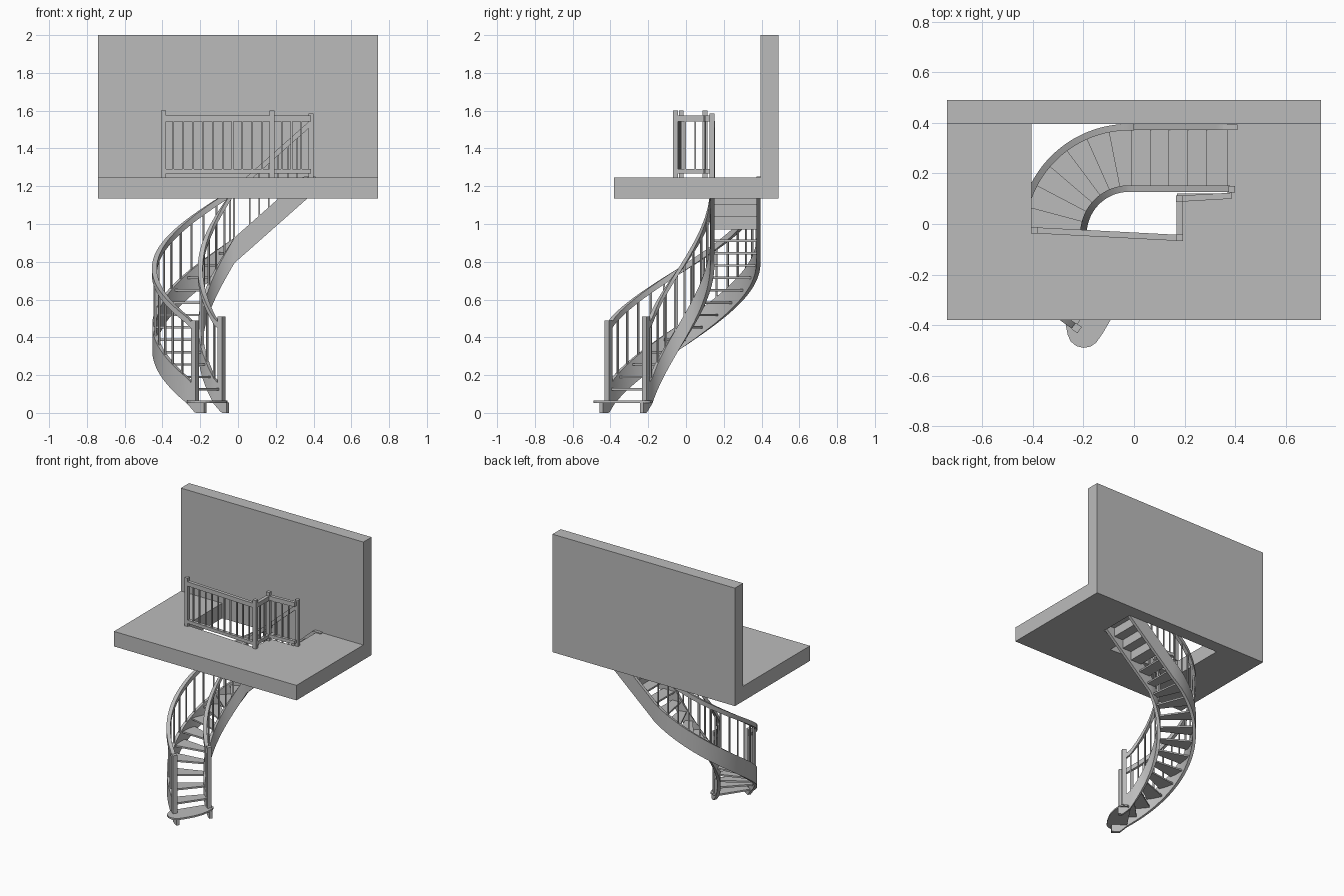
import bpy, bmesh, math
from mathutils import Vector, Matrix

if "Cube" in bpy.data.objects:
    bpy.data.objects.remove(bpy.data.objects["Cube"], do_unlink=True)

grey = bpy.data.materials.new("plain grey")
grey.use_nodes = True
grey.diffuse_color = (0.5, 0.5, 0.5, 1)
grey.node_tree.nodes["Principled BSDF"].inputs["Base Color"].default_value = (0.5, 0.5, 0.5, 1)

# Stair path: short lead-in, arc, then a straight flight along the wall
CX, CY = -0.02, -0.04
MID, INNER, OUTER = 0.3075, 0.18, 0.423
LEAD, START = 0.043, math.radians(235)
ARC_END = LEAD + math.radians(145) * MID
RISERS, FLOOR = 19, 1.245
RISE = FLOOR / RISERS
FIRST, TURN, LAST = -0.055, ARC_END + 0.017, ARC_END + 0.387


def angle(s):
    return START - min(max(s - LEAD, 0), ARC_END - LEAD) / MID


def place(s, r):
    a = angle(s)
    along = Vector((math.sin(a), -math.cos(a)))
    extra = min(s - LEAD, 0) + max(s - ARC_END, 0)
    return Vector((CX + r * math.cos(a), CY + r * math.sin(a))) + along * extra


def step_at(k):
    if k <= 14:
        return FIRST + (k - 1) * (TURN - FIRST) / 13
    return TURN + (k - 14) * (LAST - TURN) / 5


def nosing(s):
    k = 1 + 13 * (s - FIRST) / (TURN - FIRST) if s < TURN else 14 + 5 * (s - TURN) / (LAST - TURN)
    return k * RISE


def rail_top(s):
    return nosing(s) + 0.35 - 0.06 * min(max(s / ARC_END, 0), 1)


def finish(name, bm, smooth=False):
    bmesh.ops.recalc_face_normals(bm, faces=bm.faces)
    mesh = bpy.data.meshes.new(name)
    bm.to_mesh(mesh)
    bm.free()
    mesh.materials.append(grey)
    ob = bpy.data.objects.new(name, mesh)
    bpy.context.collection.objects.link(ob)
    if smooth:
        bpy.ops.object.select_all(action='DESELECT')
        ob.select_set(True)
        bpy.context.view_layer.objects.active = ob
        bpy.ops.object.shade_smooth_by_angle(angle=math.radians(30))
    return ob


def add_prism(bm, points, z0, z1):
    low = [bm.verts.new((p[0], p[1], z0)) for p in points]
    high = [bm.verts.new((p[0], p[1], z1)) for p in points]
    bm.faces.new(low[::-1])
    bm.faces.new(high)
    for i in range(len(points)):
        j = (i + 1) % len(points)
        bm.faces.new((low[i], low[j], high[j], high[i]))


def add_post(bm, p, size, z0, z1, turn=0):
    m = (Matrix.Translation((p[0], p[1], (z0 + z1) / 2)) @ Matrix.Rotation(turn, 4, 'Z')
         @ Matrix.Diagonal((size, size, z1 - z0, 1)))
    bmesh.ops.create_cube(bm, size=1, matrix=m)


def prism(name, points, z0, z1):
    bm = bmesh.new()
    add_prism(bm, points, z0, z1)
    return finish(name, bm)


def sweep(name, r, width, low, high, s0, s1, n=64):
    """Upright rectangular band following the stair path."""
    bm = bmesh.new()
    rings = []
    for i in range(n + 1):
        s = s0 + (s1 - s0) * i / n
        a, b = place(s, r - width / 2), place(s, r + width / 2)
        lo, hi = low(s), high(s)
        rings.append([bm.verts.new((*p, z)) for p, z in ((a, lo), (b, lo), (b, hi), (a, hi))])
    for q, w in zip(rings, rings[1:]):
        for i in range(4):
            j = (i + 1) % 4
            bm.faces.new((q[i], q[j], w[j], w[i]))
    bm.faces.new(rings[0])
    bm.faces.new(rings[-1][::-1])
    return finish(name, bm, True)


# Upper floor with stairwell opening, and the wall behind
prism("upper_floor", [(-0.74, -0.38), (0.74, -0.38), (0.74, 0.395), (0.37, 0.395), (0.37, 0.12),
                      (0.17, 0.12), (0.17, -0.05), (-0.405, -0.02), (-0.405, 0.395), (-0.74, 0.395)],
      1.135, FLOOR)
prism("back_wall", [(-0.74, 0.395), (0.74, 0.395), (0.74, 0.49), (-0.74, 0.49)], 1.135, 2)


# Stringers
def string_low(s):
    return max(0, nosing(s) - 0.11)


def string_high(s):
    return 0.056 if s < -0.005 else min(nosing(s) + 0.025, FLOOR + 0.007)


sweep("outer_stringer", OUTER, 0.022, string_low, string_high, -0.065, ARC_END + 0.43, 90)
sweep("inner_stringer", INNER, 0.022, string_low, string_high, -0.04, ARC_END + 0.389, 90)

# Treads: rounded bottom step, then wedges and straight steps
prism("bottom_step", [(-0.27, -0.4), (-0.262, -0.44), (-0.25, -0.465), (-0.228, -0.483), (-0.2, -0.49),
                      (-0.172, -0.485), (-0.15, -0.47), (-0.122, -0.43), (-0.09, -0.375), (-0.068, -0.32),
                      (-0.058, -0.27), (-0.055, -0.22), (-0.065, -0.19), (-0.09, -0.178), (-0.13, -0.19)],
      RISE - 0.012, RISE)
bm = bmesh.new()
for k in range(2, RISERS):
    front, back = step_at(k) - 0.008, step_at(k + 1) + 0.008
    add_prism(bm, [place(front, INNER), place(front, OUTER), place(back, OUTER), place(back, INNER)],
              k * RISE - 0.012, k * RISE)
finish("treads", bm)

# Closed risers near the top
bm = bmesh.new()
for k in range(16, RISERS):
    s = step_at(k)
    add_prism(bm, [place(s, INNER), place(s, OUTER), place(s + 0.008, OUTER), place(s + 0.008, INNER)],
              (k - 1) * RISE, k * RISE - 0.006)
finish("upper_risers", bm)

# Stair handrails, balusters and bottom newel posts
for side, r, end, gap, top in (("outer", OUTER, ARC_END + 0.02, 0.072, 0.49),
                               ("inner", INNER, ARC_END + 0.4, 0.05, 0.51)):
    sweep(side + "_handrail", r, 0.026, lambda s: rail_top(s) - 0.035, rail_top, 0, end)
    bm = bmesh.new()
    s = 0.0
    while True:
        curved = LEAD < s < ARC_END
        s += gap * MID / r if curved else gap
        if s > end - 0.02:
            break
        add_post(bm, place(s, r), 0.009, nosing(s) + 0.01, rail_top(s) - 0.02, angle(s))
    finish(side + "_balusters", bm)
    bm = bmesh.new()
    add_post(bm, place(0, r), 0.03, RISE, top, START)
    finish(side + "_newel_post", bm)

# Landing guard rail around the opening
corners = [Vector(c) for c in ((-0.395, -0.025), (0.18, -0.055), (0.18, 0.1), (0.387, 0.137))]
bm = bmesh.new()
for p, top in zip(corners, (1.6, 1.6, 1.6, 1.585)):
    add_post(bm, p, 0.026, FLOOR, top)
finish("landing_posts", bm)

rails, bars = bmesh.new(), bmesh.new()
stops = corners[:3] + [Vector((0.387, 0.112))]
for a, b in zip(stops, stops[1:]):
    d = (b - a).normalized()
    n = Vector((-d.y, d.x)) * 0.012
    for z0, z1 in ((1.268, 1.292), (1.542, 1.574)):
        add_prism(rails, [a - n, b - n, b + n, a + n], z0, z1)
    count = round((b - a).length / 0.053)
    for i in range(1, count):
        add_post(bars, a.lerp(b, i / count), 0.009, 1.28, 1.56)
finish("landing_rails", rails)
finish("landing_balusters", bars)
